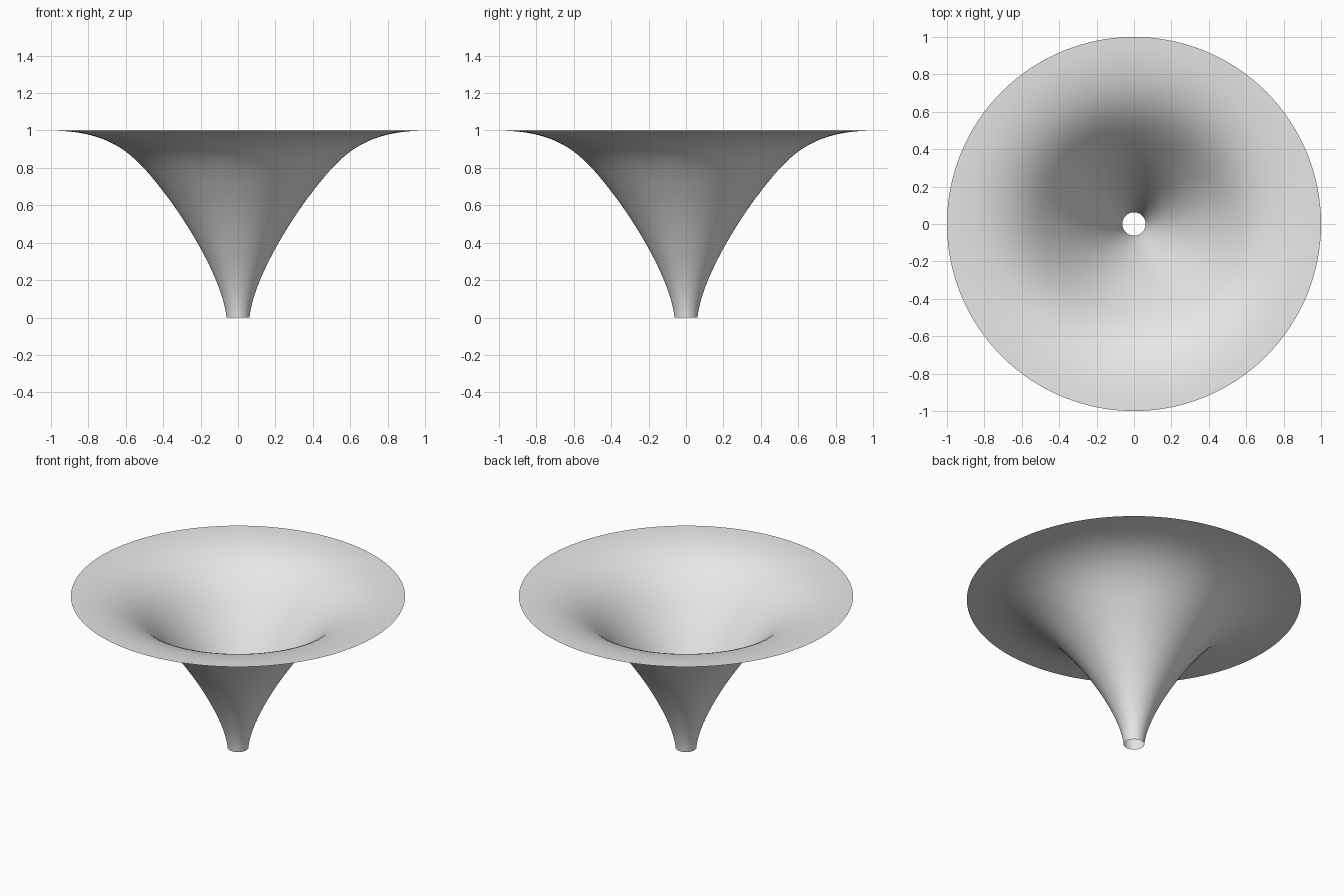
import bpy
import bmesh
import math
from mathutils import Vector
from mathutils.geometry import interpolate_bezier

SEGMENTS = 128
STEPS = 20

cube = bpy.data.objects.get("Cube")
if cube:
    bpy.data.objects.remove(cube, do_unlink=True)


def make_material(name, color):
    mat = bpy.data.materials.new(name)
    mat.use_nodes = True
    mat.diffuse_color = color
    mat.node_tree.nodes["Principled BSDF"].inputs["Base Color"].default_value = color
    return mat


def bezier(*points):
    return interpolate_bezier(*[Vector((r, 0, z)) for r, z in points], STEPS)


# Flared profile: narrow spout up to the cone, then cone out to the flat rim
spout = bezier((0.062, 0), (0.075, 0.16), (0.214, 0.42), (0.364, 0.627))
flare = bezier((0.364, 0.627), (0.54, 0.86), (0.65, 0.995), (1, 1))
profile = spout + flare[1:]

# Thin open shell, spun around the vertical axis
bm = bmesh.new()
verts = [bm.verts.new(p) for p in profile]
edges = [bm.edges.new(pair) for pair in zip(verts, verts[1:])]
bmesh.ops.spin(bm, geom=verts + edges, cent=(0, 0, 0), axis=(0, 0, 1),
               angle=math.tau, steps=SEGMENTS)
bmesh.ops.remove_doubles(bm, verts=bm.verts, dist=0.0001)

# Make the faces point to the inside and top of the funnel
bm.normal_update()
if sum(f.normal.z for f in bm.faces) < 0:
    bmesh.ops.reverse_faces(bm, faces=bm.faces)
for face in bm.faces:
    face.smooth = True

mesh = bpy.data.meshes.new("funnel_shell")
bm.to_mesh(mesh)
bm.free()
mesh.materials.append(make_material("light_grey", (0.8, 0.8, 0.8, 1)))
funnel = bpy.data.objects.new("funnel_shell", mesh)
bpy.context.collection.objects.link(funnel)
